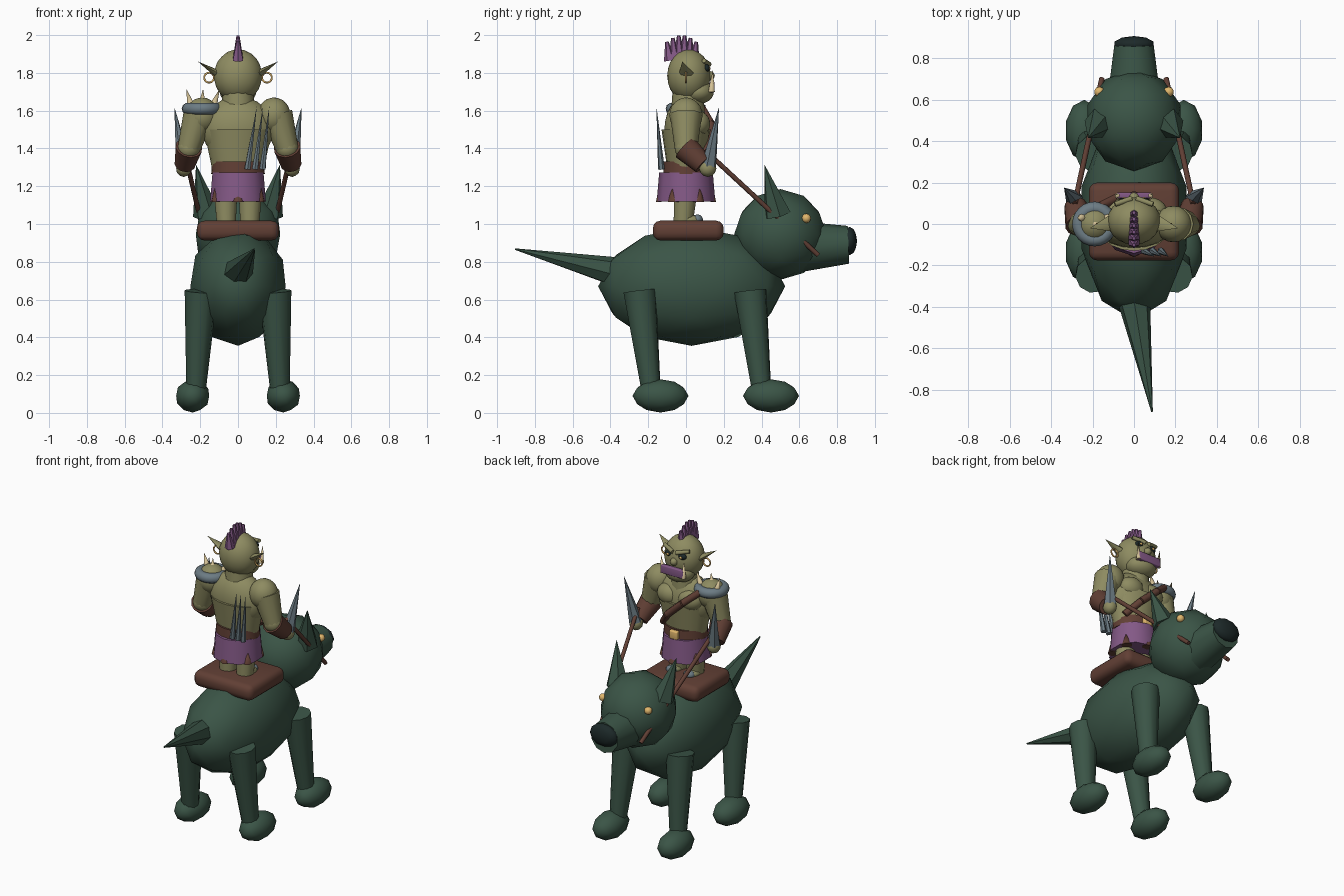
import bpy, bmesh, math
from mathutils import Vector, Matrix, Euler

if "Cube" in bpy.data.objects:
    bpy.data.objects.remove(bpy.data.objects["Cube"])


def material(name, rgb):
    m = bpy.data.materials.new(name)
    m.use_nodes = True
    m.diffuse_color = (*rgb, 1)
    m.node_tree.nodes["Principled BSDF"].inputs["Base Color"].default_value = (*rgb, 1)
    return m


GREEN = material("dark green hide", (0.043, 0.09, 0.062))
OLIVE = material("olive skin", (0.27, 0.26, 0.12))
BROWN = material("brown leather", (0.12, 0.05, 0.035))
PURPLE = material("purple cloth", (0.23, 0.1, 0.24))
STEEL = material("blue grey steel", (0.15, 0.2, 0.23))
GOLD = material("gold", (0.75, 0.47, 0.15))
BONE = material("bone", (0.65, 0.53, 0.3))
BLACK = material("near black", (0.012, 0.022, 0.022))


def finish(name, bm, mat, angle=40):
    mesh = bpy.data.meshes.new(name)
    bmesh.ops.recalc_face_normals(bm, faces=bm.faces)
    bm.to_mesh(mesh)
    bm.free()
    mesh.shade_smooth()
    mesh.set_sharp_from_angle(angle=math.radians(angle))
    mesh.materials.append(mat)
    ob = bpy.data.objects.new(name, mesh)
    bpy.context.collection.objects.link(ob)
    return ob


def ball(name, pos, size, mat, detail=3, rot=(0, 0, 0)):
    """Ellipsoid from an icosphere; size holds the three radii."""
    bm = bmesh.new()
    turn = Euler([math.radians(a) for a in rot]).to_matrix().to_4x4()
    bmesh.ops.create_icosphere(bm, subdivisions=detail, radius=1,
                               matrix=Matrix.Translation(pos) @ turn @ Matrix.Diagonal((*size, 1)))
    return finish(name, bm, mat, 70)


def limb(name, a, b, r1, r2, mat, sides=12, flat=1.0):
    """Tapered cylinder or cone from a to b; flat squashes it across y."""
    a, b = Vector(a), Vector(b)
    bm = bmesh.new()
    bmesh.ops.create_cone(bm, cap_ends=True, segments=sides, radius1=r1, radius2=r2,
                          depth=(b - a).length)
    bmesh.ops.remove_doubles(bm, verts=bm.verts, dist=1e-5)
    turn = (b - a).to_track_quat('Z', 'Y').to_matrix().to_4x4()
    bm.transform(Matrix.Translation((a + b) / 2) @ turn @ Matrix.Diagonal((1, flat, 1, 1)))
    return finish(name, bm, mat, 50)


def box(name, pos, size, mat, bevel=0.0, rot_z=0.0):
    bm = bmesh.new()
    bmesh.ops.create_cube(bm, size=1, matrix=Matrix.Translation(pos)
                          @ Matrix.Rotation(rot_z, 4, 'Z') @ Matrix.Diagonal((*size, 1)))
    if bevel:
        bmesh.ops.bevel(bm, geom=bm.edges[:], offset=bevel, segments=3, profile=0.5,
                        affect='EDGES')
    return finish(name, bm, mat)


def ring(name, pos, major, minor, mat, rot=(0, 0, 0), scale=(1, 1, 1)):
    bpy.ops.mesh.primitive_torus_add(major_radius=major, minor_radius=minor, location=pos,
                                     major_segments=24, minor_segments=10, rotation=rot)
    ob = bpy.context.object
    ob.name, ob.scale = name, scale
    ob.data.shade_smooth()
    ob.data.materials.append(mat)
    return ob


# Beast body, head, snout and tail
ball("beast_body", (0, 0.03, 0.67), (0.265, 0.495, 0.315), GREEN, 2)
ball("beast_head", (0, 0.5, 0.945), (0.235, 0.245, 0.24), GREEN, 2)
limb("beast_snout", (0, 0.6, 0.88), (0, 0.86, 0.89), 0.135, 0.1, GREEN, 10)
ball("beast_nose", (0, 0.866, 0.91), (0.1, 0.04, 0.075), BLACK, 2)
limb("beast_tail", (0, -0.37, 0.745), (0.087, -0.905, 0.867), 0.08, 0.004, GREEN, 7)

# Saddle
box("saddle", (0, 0.012, 0.965), (0.435, 0.375, 0.105), BROWN, 0.04)

# Beast parts on both sides
for s, side in ((1, "left"), (-1, "right")):
    limb("beast_ear_" + side, (s * 0.165, 0.485, 1.05), (s * 0.222, 0.415, 1.315),
         0.075, 0, GREEN, 6)
    ball("beast_eye_" + side, (s * 0.167, 0.637, 1.03), (0.025,) * 3, GOLD, 2)
    for end, y in (("rear", -0.245), ("front", 0.34)):
        limb(f"beast_{end}_leg_{side}", (s * 0.195, y, 0.645), (s * 0.222, y + 0.06, 0.12),
             0.088, 0.052, GREEN, 10)
        ball(f"beast_{end}_foot_{side}", (s * 0.24, y + 0.11, 0.09), (0.092, 0.148, 0.088),
             GREEN, 2)
    limb("rein_" + side, (s * 0.285, 0.1, 1.39), (s * 0.155, 0.7, 0.835), 0.013, 0.013, BROWN, 8)

# Rider torso and head
ball("torso", (0, 0, 1.5), (0.19, 0.115, 0.175), OLIVE)
limb("waist", (0, 0, 1.28), (0, 0, 1.5), 0.135, 0.18, OLIVE, 20, 0.72)
limb("neck", (0, 0.01, 1.58), (0, 0.01, 1.72), 0.09, 0.08, OLIVE)
ball("head", (0, 0.015, 1.785), (0.128, 0.115, 0.14), OLIVE)
ball("jaw", (0, 0.065, 1.7), (0.098, 0.083, 0.065), OLIVE)
ball("rider_nose", (0, 0.125, 1.785), (0.025, 0.028, 0.025), OLIVE, 2)
box("mouth_cloth", (0, 0.138, 1.725), (0.165, 0.028, 0.055), PURPLE, 0.006)

# Mohawk fanned along the head
for i in range(6):
    t = i / 5
    y = -0.085 + 0.125 * t
    top = 1.965 + 0.035 * math.sin(math.pi * t)
    limb(f"mohawk_spike_{i + 1}", (0, y, 1.865 + 0.012 * math.sin(math.pi * t)),
         (0, y * 1.25 - 0.0 + 0.005, top), 0.032, 0.009, PURPLE, 6)

# Belt and skirt
limb("belt", (0, 0, 1.265), (0, 0, 1.33), 0.142, 0.138, BROWN, 20, 0.85)
box("belt_buckle", (0, 0.125, 1.298), (0.06, 0.03, 0.055), GOLD, 0.008)
limb("skirt", (0, 0, 1.12), (0, 0, 1.272), 0.155, 0.142, PURPLE, 10)
for i in range(6):
    a = math.tau * (i + 0.5) / 6
    d = Vector((math.cos(a), math.sin(a), 0))
    limb(f"skirt_slit_{i + 1}", d * 0.126 + Vector((0, 0, 1.118)),
         d * 0.134 + Vector((0, 0, 1.225)), 0.034, 0, BROWN, 8)

# Rider parts on both sides
for s, side in ((1, "left"), (-1, "right")):
    limb("leg_" + side, (s * 0.062, -0.015, 1.0), (s * 0.066, 0, 1.2), 0.052, 0.066, OLIVE)
    ball("foot_" + side, (s * 0.065, 0.015, 1.02), (0.048, 0.075, 0.03), OLIVE, 2)
    ball("toe_cap_" + side, (s * 0.065, 0.06, 1.025), (0.038, 0.03, 0.026), STEEL, 2)
    ball("chest_" + side, (s * 0.075, 0.06, 1.53), (0.085, 0.068, 0.07), OLIVE)
    # Arm, bracer and fist
    ball("shoulder_" + side, (s * 0.19, 0, 1.575), (0.088, 0.088, 0.095), OLIVE)
    limb("upper_arm_" + side, (s * 0.205, 0, 1.58), (s * 0.26, 0, 1.4), 0.085, 0.06, OLIVE)
    ball("elbow_" + side, (s * 0.26, 0, 1.4), (0.06, 0.06, 0.06), OLIVE)
    limb("bracer_" + side, (s * 0.26, -0.005, 1.405), (s * 0.282, 0.09, 1.315),
         0.072, 0.055, BROWN)
    ball("fist_" + side, (s * 0.287, 0.115, 1.295), (0.042, 0.046, 0.046), OLIVE, 2)
    limb("blade_" + side, (s * 0.287, 0.12, 1.31), (s * 0.337, 0.175, 1.62),
         0.042, 0, STEEL, 6)
    # Face
    limb("ear_" + side, (s * 0.1, 0.005, 1.79), (s * 0.212, -0.02, 1.86), 0.045, 0, OLIVE, 8, 0.5)
    ring("earring_" + side, (s * 0.153, 0.0, 1.775), 0.026, 0.005, GOLD, (math.pi / 2, 0, 0))
    ball("eye_" + side, (s * 0.048, 0.108, 1.825), (0.03, 0.018, 0.022), BLACK, 2)
    ball("pupil_" + side, (s * 0.048, 0.124, 1.823), (0.009, 0.006, 0.008), GOLD, 2)
    limb("brow_" + side, (s * 0.012, 0.122, 1.845), (s * 0.092, 0.095, 1.865),
         0.014, 0.012, OLIVE, 8)
    limb("tusk_" + side, (s * 0.075, 0.135, 1.7), (s * 0.085, 0.142, 1.815), 0.018, 0, BONE, 8)

# Shoulder guard with spikes
ring("shoulder_guard", (-0.19, 0, 1.61), 0.076, 0.032, STEEL)
ball("shoulder_dome", (-0.19, 0, 1.61), (0.075, 0.075, 0.055), OLIVE)
for i in (-1, 0, 1):
    limb(f"guard_spike_{i + 2}", (-0.19 + i * 0.06, 0.03 * abs(i), 1.63),
         (-0.185 + i * 0.088, 0.03 * abs(i), 1.715), 0.02, 0, BONE, 8)

# Chest strap and blades on the back
path = [(-0.165, 0.085, 1.61), (-0.07, 0.132, 1.53), (0.05, 0.125, 1.42), (0.125, 0.06, 1.33)]
for i, (a, b) in enumerate(zip(path, path[1:])):
    limb(f"chest_strap_{i + 1}", a, b, 0.022, 0.022, BROWN, 10)
for i in range(3):
    limb(f"back_blade_{i + 1}", (0.05 + i * 0.04, -0.13, 1.29),
         (0.1 + i * 0.033, -0.157, 1.625), 0.018, 0, STEEL, 6)
